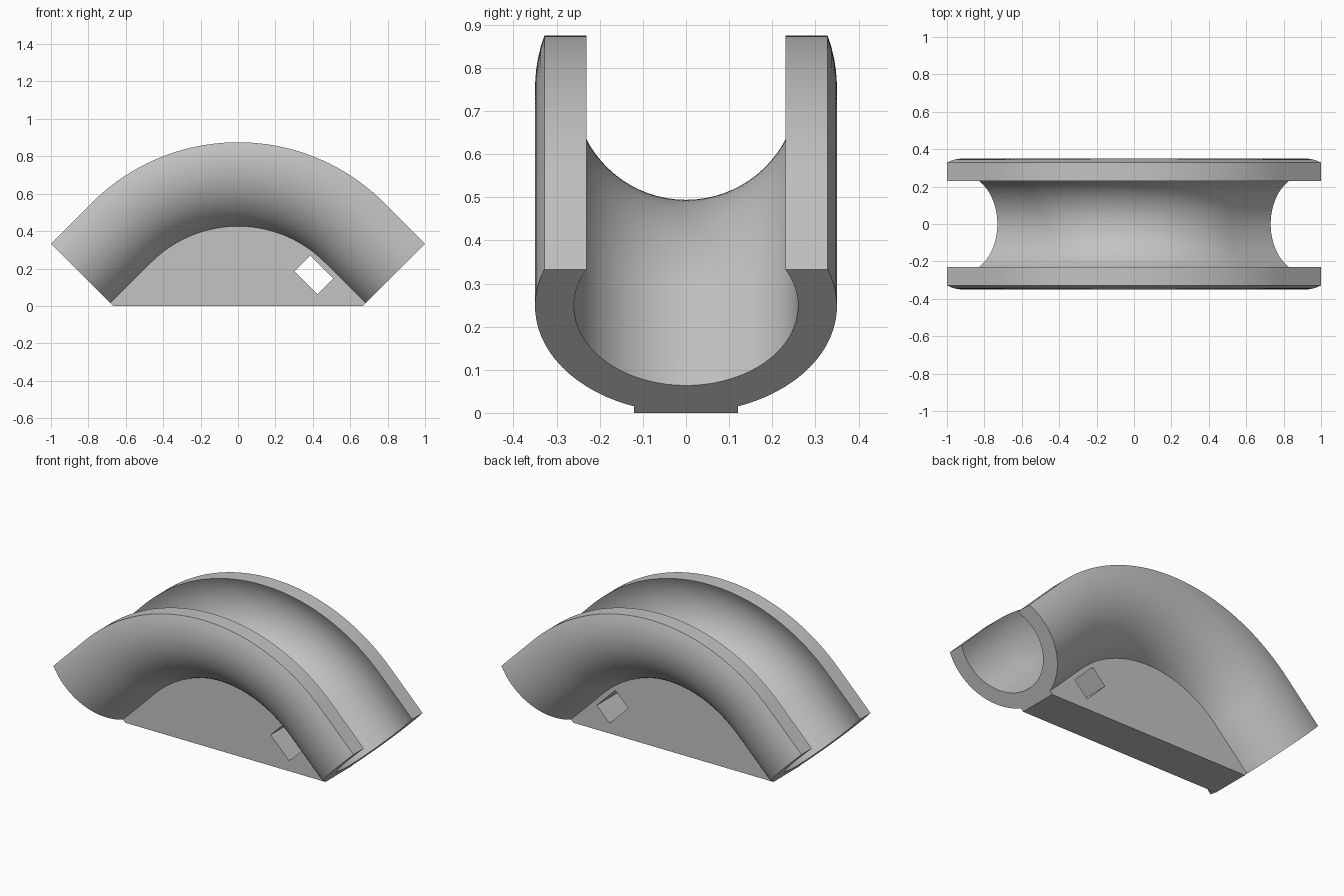
import bpy, bmesh, math

cube = bpy.data.objects.get("Cube")
if cube:
    bpy.data.objects.remove(cube, do_unlink=True)

S = math.sqrt(0.5)
DROP = 0.333                       # height of the sloped end faces
DEPTH = DROP / S                   # radial depth of the channel
TOP = 0.875
BEND_R = (1 + DROP - TOP) / (1 / S - 1)   # outer bend radius
BEND_Z = TOP - BEND_R                     # height of the bend centre
LEAD = 1 / S - BEND_R                     # straight run past the bend
STEPS = 48

grey = bpy.data.materials.new("plain grey")
grey.use_nodes = True
grey.diffuse_color = (0.55, 0.55, 0.55, 1)
grey.node_tree.nodes["Principled BSDF"].inputs["Base Color"].default_value = grey.diffuse_color

# Stations along the path: straight, quarter bend, straight
bend = [math.radians(-45 + 90 * i / STEPS) for i in range(STEPS + 1)]
stations = [(bend[0], -LEAD)] + [(a, 0) for a in bend] + [(bend[-1], LEAD)]


def place(station, t):
    """Point in the xz plane at radial height t above the channel's underside."""
    a, run = station
    r = BEND_R - DEPTH + t
    return (r * math.sin(a) + run * math.cos(a),
            BEND_Z + r * math.cos(a) - run * math.sin(a))


def finish(obj):
    if not obj.data.materials:
        obj.data.materials.append(grey)
    bpy.ops.object.select_all(action='DESELECT')
    obj.select_set(True)
    bpy.context.view_layer.objects.active = obj
    if obj.type == 'CURVE':
        bpy.ops.object.convert(target='MESH')
    bpy.ops.object.shade_smooth_by_angle(angle=math.radians(30))


# Curved channel: open ring section swept along the path
CENTRE, OUTER, INNER = 0.35, 0.35, 0.26


def ring_arc(radius, count=48):
    lip = math.asin((DEPTH - CENTRE) / radius)
    sweep = math.pi + 2 * lip
    angles = [lip - sweep * i / count for i in range(count + 1)]
    return [(radius * math.cos(a), CENTRE + radius * math.sin(a)) for a in angles]


section = ring_arc(OUTER) + ring_arc(INNER)[::-1]
bm = bmesh.new()
rings = []
for st in stations:
    ring = []
    for y, t in section:
        x, z = place(st, t)
        ring.append(bm.verts.new((x, y, z)))
    rings.append(ring)
n = len(section)
for a, b in zip(rings, rings[1:]):
    for i in range(n):
        j = (i + 1) % n
        bm.faces.new((a[i], a[j], b[j], b[i]))
half = n // 2
for ring in (rings[0], rings[-1]):
    for i in range(half - 1):
        bm.faces.new((ring[i], ring[i + 1], ring[n - 2 - i], ring[n - 1 - i]))
bmesh.ops.recalc_face_normals(bm, faces=bm.faces)
mesh = bpy.data.meshes.new("curved_channel")
bm.to_mesh(mesh)
bm.free()
channel = bpy.data.objects.new("curved_channel", mesh)
bpy.context.collection.objects.link(channel)
finish(channel)

# Support web: filled outline with a slanted rectangular slot through it
curve = bpy.data.curves.new("support_web", 'CURVE')
curve.dimensions = '2D'
curve.fill_mode = 'BOTH'
curve.extrude = 0.12


def outline(points):
    sp = curve.splines.new('POLY')
    sp.points.add(len(points) - 1)
    for p, (x, z) in zip(sp.points, points):
        p.co = (x, z, 0, 1)
    sp.use_cyclic_u = True


outline([place(stations[0], 0)] + [place(st, 0.05) for st in stations]
        + [place(stations[-1], 0)])
SLOT_X, SLOT_Z, LONG, SHORT = 0.406, 0.166, 0.0875, 0.06
outline([(SLOT_X + S * (u * LONG + v * SHORT), SLOT_Z + S * (v * SHORT - u * LONG))
         for u, v in ((-1, -1), (1, -1), (1, 1), (-1, 1))])
web = bpy.data.objects.new("support_web", curve)
web.rotation_euler = (math.pi / 2, 0, 0)
bpy.context.collection.objects.link(web)
finish(web)
